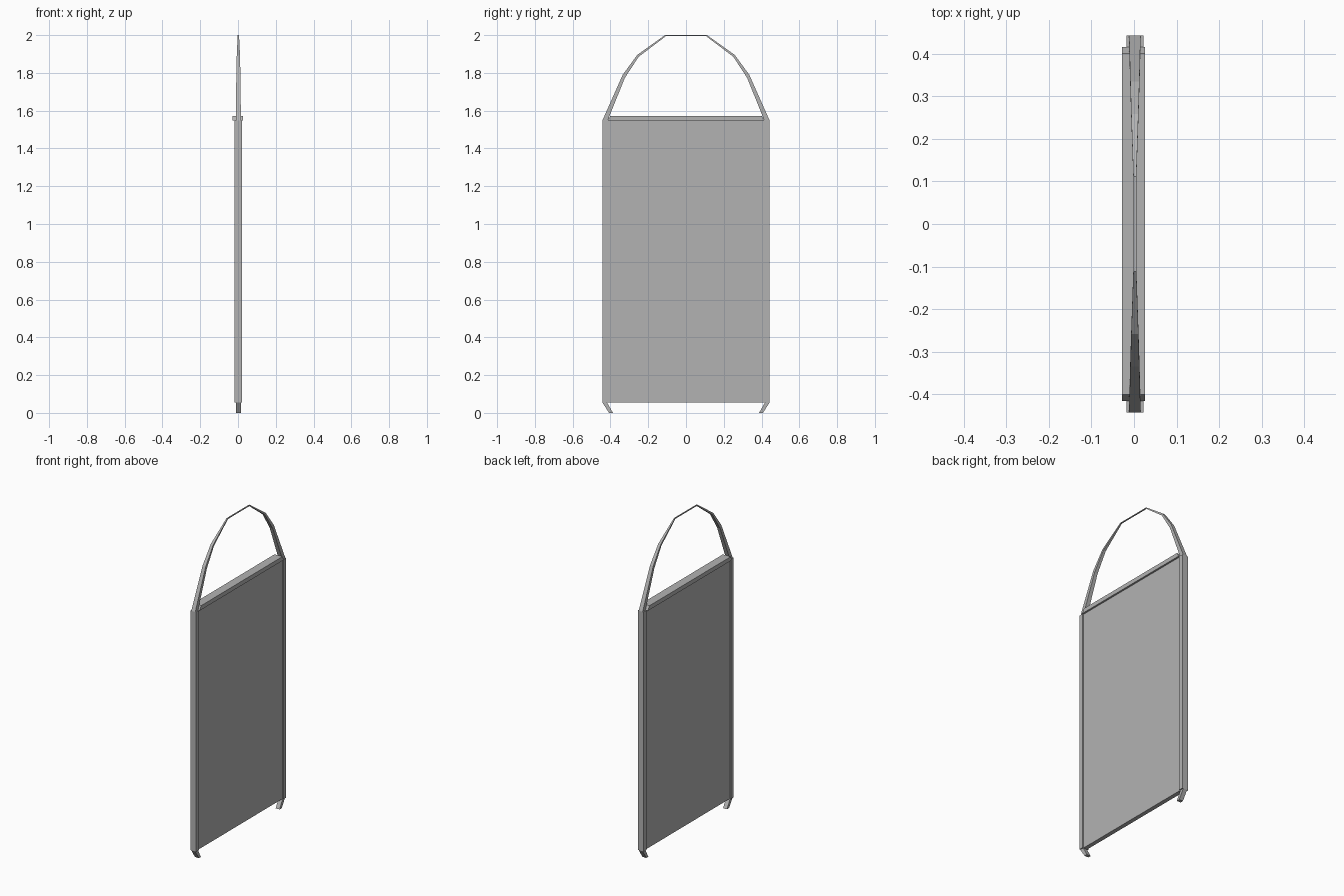
import bpy
import bmesh

cube = bpy.data.objects.get("Cube")
if cube:
    bpy.data.objects.remove(cube, do_unlink=True)

GREY = (0.45, 0.45, 0.45, 1.0)
metal = bpy.data.materials.new("plain grey")
metal.use_nodes = True
metal.diffuse_color = GREY
metal.node_tree.nodes["Principled BSDF"].inputs["Base Color"].default_value = GREY

MID = 0.002       # sideways centre of the frame
HALF = 0.443      # half length of the frame
INNER = 0.415     # inner edge of the posts
LOW, HIGH = 0.055, 1.547


def loft(name, sections, mid=MID):
    """Solid through sections of (outer y, outer z, inner y, inner z, half width)."""
    bm = bmesh.new()
    rings = []
    for yo, zo, yi, zi, w in sections:
        corners = ((mid - w, yo, zo), (mid + w, yo, zo), (mid + w, yi, zi), (mid - w, yi, zi))
        rings.append([bm.verts.new(c) for c in corners])
    for a, b in zip(rings, rings[1:]):
        for i in range(4):
            j = (i + 1) % 4
            bm.faces.new((a[i], a[j], b[j], b[i]))
    bm.faces.new(rings[0])
    bm.faces.new(rings[-1])
    bmesh.ops.recalc_face_normals(bm, faces=bm.faces)
    mesh = bpy.data.meshes.new(name)
    bm.to_mesh(mesh)
    bm.free()
    mesh.materials.append(metal)
    obj = bpy.data.objects.new(name, mesh)
    bpy.context.collection.objects.link(obj)
    return obj


# Recessed panel and the wider rail with slanted ends above it
loft("panel", [(-INNER, LOW, INNER, LOW, 0.013), (-INNER, HIGH, INNER, HIGH, 0.013)])
loft("top_rail", [(-INNER, HIGH, INNER, HIGH, 0.027),
                  (-0.4, 1.573, 0.4, 1.573, 0.027)], mid=-0.001)

# Posts and inward-bent feet at both ends
for side, label in ((-1, "front"), (1, "back")):
    loft(label + "_post", [(side * HALF, z, side * INNER, z, 0.02) for z in (LOW, HIGH)])
    loft(label + "_foot", [(side * HALF, LOW, side * 0.418, LOW, 0.0135),
                           (side * 0.407, 0, side * 0.387, 0, 0.0135)])

# Arched handle, tapering towards its flat top
half_arch = [(HALF, HIGH, INNER, HIGH, 0.0135),
             (0.335, 1.79, 0.324, 1.773, 0.0108),
             (0.258, 1.895, 0.251, 1.885, 0.0085),
             (0.111, 2.0, 0.106, 1.995, 0.0035)]
other_half = [(-yo, zo, -yi, zi, w) for yo, zo, yi, zi, w in reversed(half_arch)]
loft("arched_handle", half_arch + other_half)
